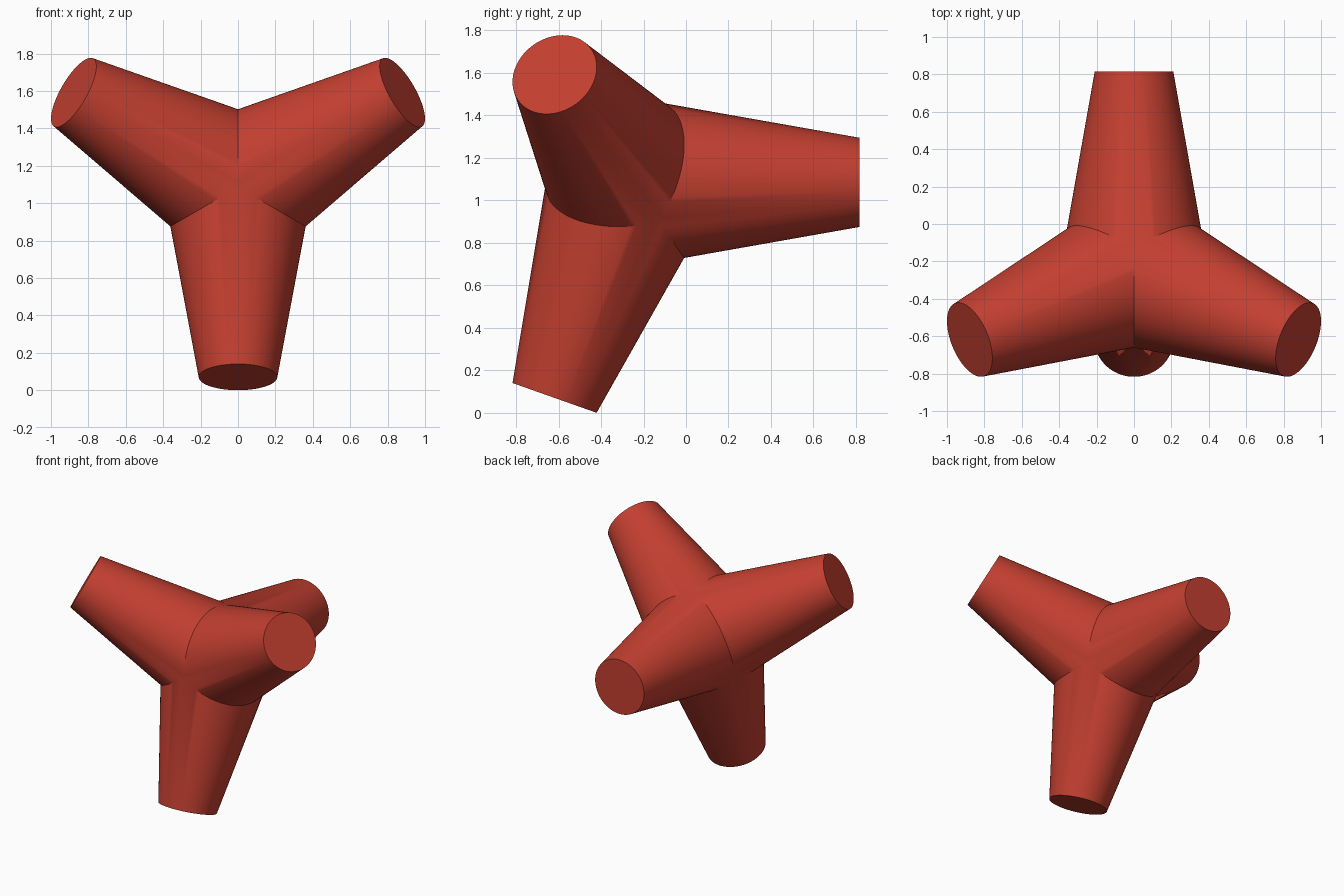
import bpy, bmesh, math
from mathutils import Vector, Matrix

if "Cube" in bpy.data.objects:
    bpy.data.objects.remove(bpy.data.objects["Cube"])

R_BASE, R_TIP, LENGTH = 0.40, 0.21, 1.076
CENTRE = Vector((0, -0.26, 1.085))

# Four tetrahedral arm directions: back, down, upper left, upper right
back = Vector((0, 1, 0))
others = [Vector((math.cos(math.radians(a)) * math.sqrt(8) / 3, -1 / 3,
                  math.sin(math.radians(a)) * math.sqrt(8) / 3)) for a in (30, 150, 270)]

bm = bmesh.new()

# Back arm: tapered cylinder, mitred against its three neighbours
bmesh.ops.create_cone(bm, cap_ends=True, segments=96, radius1=R_BASE, radius2=R_TIP,
                      depth=LENGTH, matrix=Matrix.Translation((0, 0, LENGTH / 2)))
bmesh.ops.rotate(bm, verts=bm.verts, cent=(0, 0, 0), matrix=Matrix.Rotation(-math.pi / 2, 3, 'X'))
for d in others:
    bmesh.ops.bisect_plane(bm, geom=bm.verts[:] + bm.edges[:] + bm.faces[:], dist=1e-6,
                           plane_co=(0, 0, 0), plane_no=d - back, clear_outer=True)

# Other arms: half turns of the mitred arm, welded along the seams
arm = bm.verts[:] + bm.edges[:] + bm.faces[:]
for d in others:
    copy = bmesh.ops.duplicate(bm, geom=arm)["geom"]
    verts = [v for v in copy if isinstance(v, bmesh.types.BMVert)]
    bmesh.ops.rotate(bm, verts=verts, cent=(0, 0, 0), matrix=Matrix.Rotation(math.pi, 3, back + d))
bmesh.ops.remove_doubles(bm, verts=bm.verts, dist=1e-4)
bmesh.ops.recalc_face_normals(bm, faces=bm.faces)
bmesh.ops.translate(bm, verts=bm.verts, vec=CENTRE)

mesh = bpy.data.meshes.new("four_armed_block")
bm.to_mesh(mesh)
bm.free()
block = bpy.data.objects.new("four_armed_block", mesh)
bpy.context.collection.objects.link(block)

# Red finish
red = bpy.data.materials.new("red")
red.diffuse_color = (0.55, 0.05, 0.03, 1)
red.use_nodes = True
red.node_tree.nodes["Principled BSDF"].inputs["Base Color"].default_value = red.diffuse_color
mesh.materials.append(red)

bpy.context.view_layer.objects.active = block
block.select_set(True)
bpy.ops.object.shade_smooth_by_angle(angle=math.radians(30))
